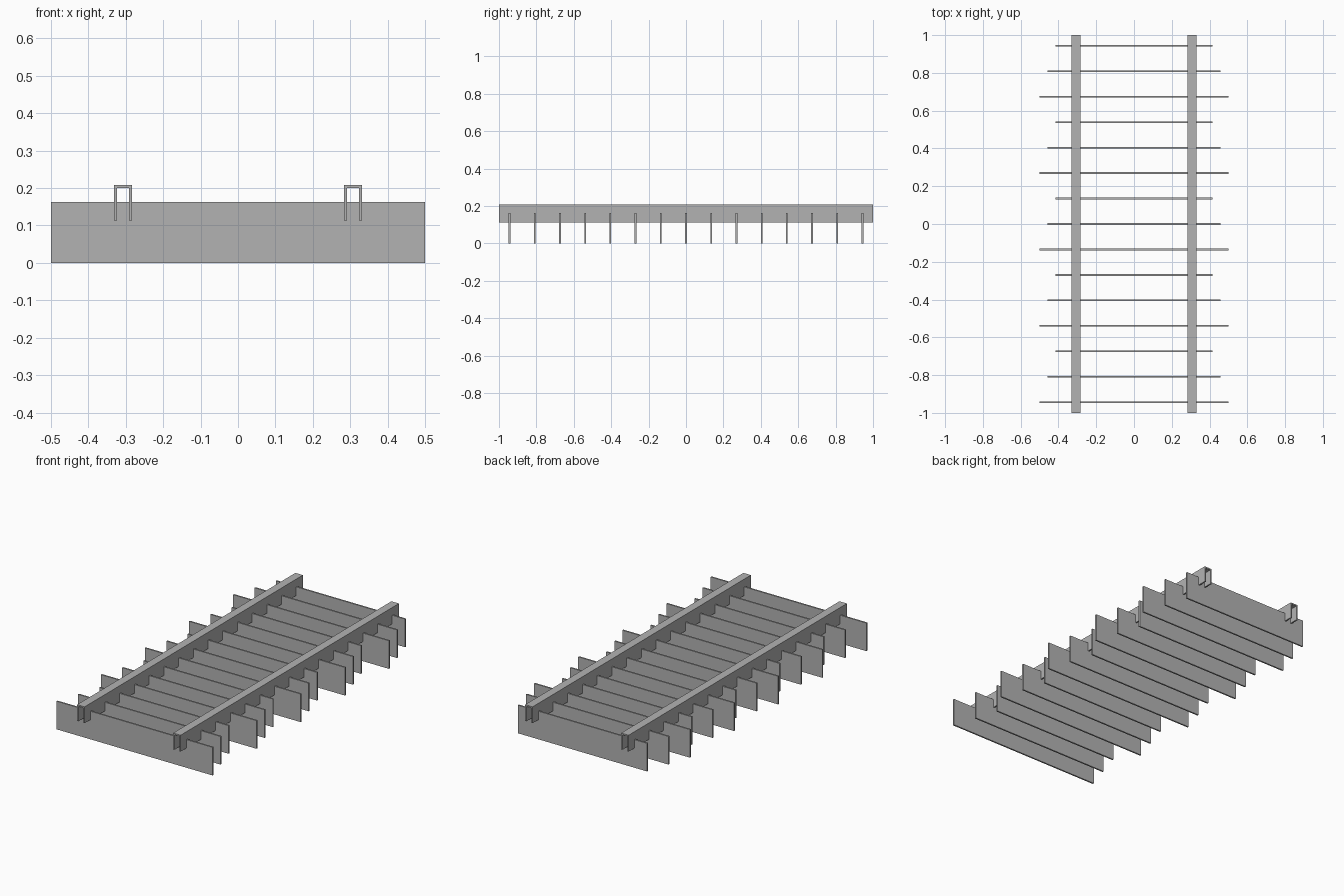
import bpy
import bmesh

cube = bpy.data.objects.get("Cube")
if cube:
    bpy.data.objects.remove(cube, do_unlink=True)

GREY = (0.45, 0.45, 0.45, 1.0)
metal = bpy.data.materials.new("plain_grey")
metal.use_nodes = True
metal.diffuse_color = GREY
metal.node_tree.nodes["Principled BSDF"].inputs["Base Color"].default_value = GREY


def extrude_profile(name, points, y_centre, depth):
    """Extrude a closed x-z outline along y, centred on y_centre."""
    bm = bmesh.new()
    y0 = y_centre - depth / 2
    face = bm.faces.new([bm.verts.new((x, y0, z)) for x, z in points])
    result = bmesh.ops.extrude_face_region(bm, geom=[face], use_keep_orig=True)
    moved = [v for v in result["geom"] if isinstance(v, bmesh.types.BMVert)]
    bmesh.ops.translate(bm, verts=moved, vec=(0, depth, 0))
    bmesh.ops.recalc_face_normals(bm, faces=bm.faces)
    mesh = bpy.data.meshes.new(name)
    bm.to_mesh(mesh)
    bm.free()
    mesh.materials.append(metal)
    obj = bpy.data.objects.new(name, mesh)
    bpy.context.collection.objects.link(obj)
    return obj


# Upright cross slats, cycling through three lengths
SLATS, SPACING, SLAT_TOP, SLAT_THICK = 15, 0.1348, 0.163, 0.009
HALF_LENGTHS = (0.5, 0.457, 0.415)
for i in range(SLATS):
    h = HALF_LENGTHS[i % 3]
    outline = [(-h, 0), (h, 0), (h, SLAT_TOP), (-h, SLAT_TOP)]
    extrude_profile(f"slat_{i + 1}", outline, (i - SLATS // 2) * SPACING, SLAT_THICK)

# Two long rails: channels open at the bottom, straddling the slats
RAIL_X, HALF_WIDTH, WALL = 0.308, 0.024, 0.008
BOTTOM, TOP = 0.113, 0.208
inner = HALF_WIDTH - WALL
for name, cx in (("left_rail", RAIL_X), ("right_rail", -RAIL_X)):
    outline = [(cx - HALF_WIDTH, BOTTOM), (cx - inner, BOTTOM),
               (cx - inner, TOP - WALL), (cx + inner, TOP - WALL),
               (cx + inner, BOTTOM), (cx + HALF_WIDTH, BOTTOM),
               (cx + HALF_WIDTH, TOP), (cx - HALF_WIDTH, TOP)]
    extrude_profile(name, outline, 0, 2.0)
